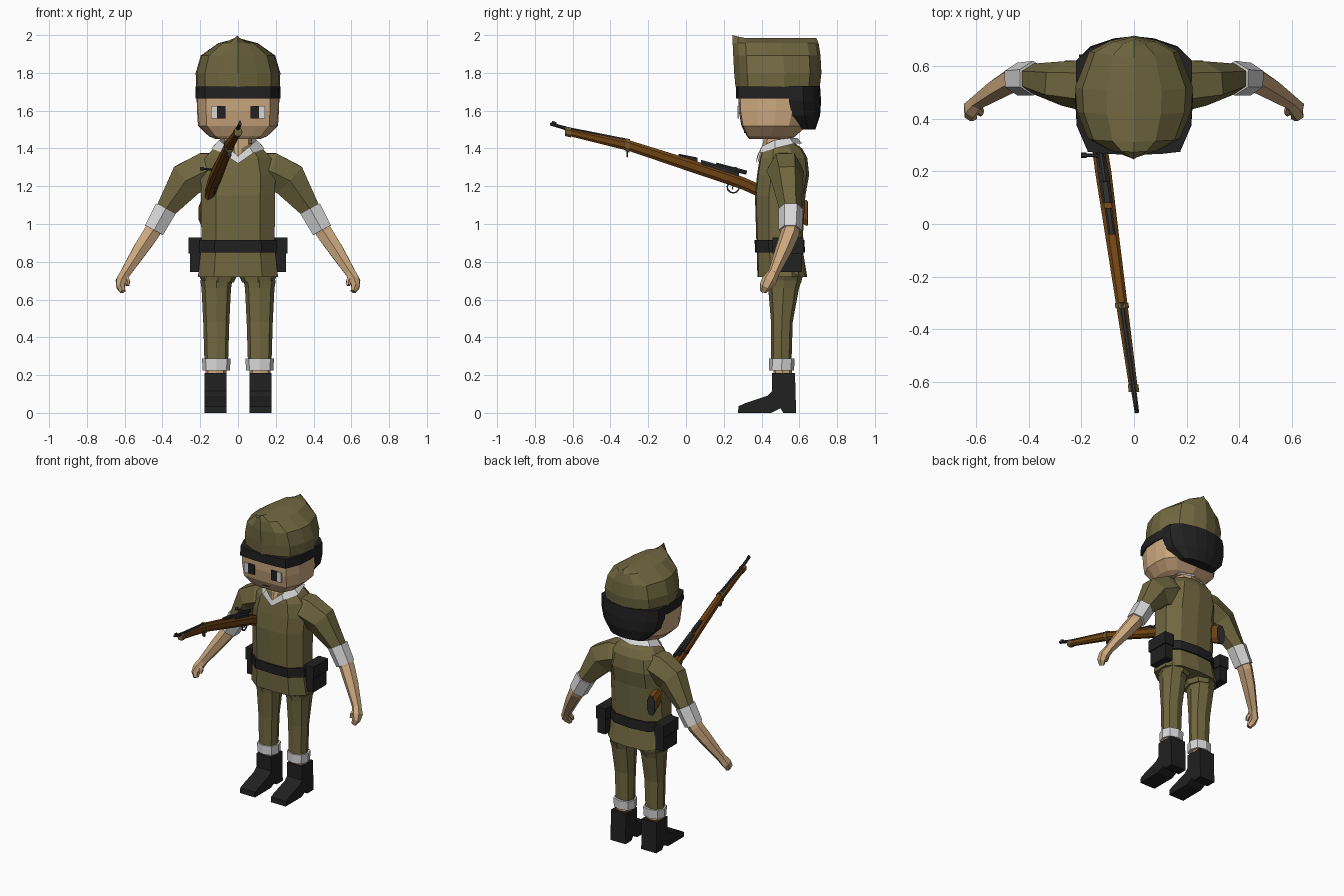
import bpy, bmesh, math
from mathutils import Vector

if "Cube" in bpy.data.objects:
    bpy.data.objects.remove(bpy.data.objects["Cube"])


def material(name, rgb):
    m = bpy.data.materials.new(name)
    m.use_nodes = True
    m.diffuse_color = (*rgb, 1)
    m.node_tree.nodes["Principled BSDF"].inputs["Base Color"].default_value = (*rgb, 1)
    return m


OLIVE = material("olive cloth", (.165, .138, .052))
SKIN = material("skin", (.6, .39, .21))
BLACK = material("black leather", (.015, .015, .015))
WHITE = material("white cloth", (.68, .68, .68))
WOOD = material("brown wood", (.17, .06, .007))
METAL = material("dark metal", (.028, .028, .028))
BRASS = material("dull brass", (.17, .115, .04))


def finish(name, bm, mat):
    bmesh.ops.remove_doubles(bm, verts=bm.verts, dist=.0005)
    bmesh.ops.recalc_face_normals(bm, faces=bm.faces)
    me = bpy.data.meshes.new(name)
    bm.to_mesh(me)
    bm.free()
    me.materials.append(mat)
    ob = bpy.data.objects.new(name, me)
    bpy.context.collection.objects.link(ob)
    return ob


def loft(name, rings, mat, caps=True):
    """Skin a list of closed rings of points."""
    bm = bmesh.new()
    vs = [[bm.verts.new(p) for p in r] for r in rings]
    n = len(vs[0])
    for a, b in zip(vs, vs[1:]):
        for i in range(n):
            j = (i + 1) % n
            bm.faces.new((a[i], a[j], b[j], b[i]))
    if caps:
        bm.faces.new(vs[0])
        bm.faces.new(vs[-1])
    return finish(name, bm, mat)


def mirrored(half):
    """Close a half outline, running front to back, across x = 0."""
    return half + [(-p[0], *p[1:]) for p in reversed(half) if abs(p[0]) > 1e-6]


def ring(form, z, rx, y0, y1, cx=0):
    c, r = (y0 + y1) / 2, (y1 - y0) / 2
    return [(cx + x * rx, c + y * r, z) for x, y in form]


def stack(name, form, rows, mat, cx=0):
    return loft(name, [ring(form, *row, cx=cx) for row in rows], mat)


def tube(name, path, radii, mat, sides=6):
    pts, rings = [Vector(p) for p in path], []
    for i, p in enumerate(pts):
        t = (pts[min(i + 1, len(pts) - 1)] - pts[max(i - 1, 0)]).normalized()
        a = t.cross(Vector((0, 1, 0)) if abs(t.y) < .9 else Vector((1, 0, 0))).normalized()
        b = a.cross(t)
        r = radii[i] if isinstance(radii[i], tuple) else (radii[i], radii[i])
        angles = [math.tau * (k + .5) / sides for k in range(sides)]
        rings.append([p + a * r[0] * math.cos(q) + b * r[1] * math.sin(q) for q in angles])
    return loft(name, rings, mat)


def box(name, lo, hi, mat):
    return loft(name, [[(lo[0], lo[1], z), (hi[0], lo[1], z), (hi[0], hi[1], z), (lo[0], hi[1], z)]
                       for z in (lo[2], hi[2])], mat)


# Outlines seen from above, scaled for each ring
BODY = mirrored([(0, -1), (.6, -.95), (1, -.45), (1, .4), (.62, .9), (0, 1)])
HEAD = mirrored([(0, -1), (.45, -.99), (.78, -.95), (.97, -.5), (1, 0), (.95, .45), (.7, .8), (0, 1)])
CAP = mirrored([(0, -1), (.45, -.87), (.78, -.7), (.97, -.25), (1, .15), (.76, .74), (.4, .92), (0, 1)])
HAIR = mirrored([(0, -1), (1, -1), (1, -.1), (.75, .55), (.35, .9), (0, 1)])
LIMB = mirrored([(0, -1), (.75, -.75), (1, 0), (.75, .75), (0, 1)])

# Tunic and belt
stack("tunic", BODY, [(.72, .212, .378, .642), (.85, .198, .375, .62), (.92, .194, .372, .618),
                      (1.15, .196, .365, .632), (1.26, .198, .376, .652), (1.35, .175, .39, .642),
                      (1.4, .13, .405, .615), (1.425, .09, .425, .58)], OLIVE)
stack("belt", BODY, [(.85, .207, .366, .63), (.915, .204, .363, .627)], BLACK)

# Neck and open collar
stack("neck", LIMB, [(1.33, .045, .379, .5), (1.42, .075, .405, .57), (1.49, .075, .42, .57)], SKIN)
collar_low = [(0, .37, 1.32), (.08, .388, 1.375), (.14, .47, 1.4), (.12, .57, 1.425), (0, .615, 1.425)]
collar_top = [(0, .376, 1.36), (.06, .4, 1.41), (.1, .47, 1.445), (.09, .55, 1.455), (0, .59, 1.455)]
loft("collar", [mirrored(collar_low), mirrored(collar_top)], WHITE, caps=False)

# Head, hair and cap
stack("head", HEAD, [(1.45, .12, .335, .55), (1.465, .155, .322, .58), (1.52, .212, .293, .64),
                     (1.6, .217, .279, .67), (1.72, .216, .275, .69)], SKIN)
stack("hair", HAIR, [(1.5, .13, .615, .685), (1.575, .2, .56, .71), (1.65, .22, .545, .715),
                     (1.73, .221, .545, .71)], BLACK)
stack("cap_band", HEAD, [(1.665, .225, .264, .706), (1.727, .224, .264, .708)], BLACK)
cap_rows = [(1.725, .222, .262, .708), (1.8, .224, .255, .717), (1.892, .197, .25, .712),
            (1.957, .105, .247, .702), (1.985, 0, .245, .69)]
cap_rings = [ring(CAP, *row) for row in cap_rows]
cap_rings[-1] = [(x, y, 1.985 + max(0, .015 - (y - .245) * .25)) for x, y, z in cap_rings[-1]]
loft("cap", cap_rings, OLIVE, caps=False)

# Face details
box("mouth", (-.025, .308, 1.483), (.025, .316, 1.489), BLACK)
for side, s in (("left", 1), ("right", -1)):
    for part, a, b, mat in (("pupil", .066, .112, BLACK), ("eye_white", .112, .143, WHITE)):
        box(f"{side}_{part}", (min(s * a, s * b), .272, 1.558), (max(s * a, s * b), .2815, 1.626), mat)

# Arms, legs, boots and pouches
boot_side = [(.455, .21), (.455, .115), (.43, .09), (.31, .05), (.278, .035), (.275, 0), (.45, 0),
             (.5, .025), (.515, 0), (.583, 0), (.577, .21)]
for side, s in (("left", 1), ("right", -1)):
    def arm(name, path, radii, mat):
        tube(f"{side}_{name}", [(s * x, y, z) for x, y, z in path], radii, mat)

    arm("sleeve", [(.09, .525, 1.3), (.17, .525, 1.28), (.27, .535, 1.235), (.395, .555, 1.06)],
        [(.09, .09), (.115, .1), (.11, .085), (.055, .055)], OLIVE)
    arm("sleeve_cuff", [(.383, .555, 1.08), (.445, .552, .967)], [(.068, .066), (.062, .062)], WHITE)
    arm("forearm", [(.43, .555, 1), (.46, .55, .95), (.52, .515, .86), (.6, .462, .735)],
        [.05, .05, .044, .03], SKIN)
    arm("hand", [(.595, .465, .742), (.618, .44, .7), (.622, .42, .67), (.61, .408, .642)],
        [.03, (.032, .04), (.026, .032), (.016, .018)], SKIN)
    arm("thumb", [(.6, .45, .725), (.583, .428, .695), (.585, .418, .675)], [.018, .014, .01], SKIN)

    stack(f"{side}_trouser_leg", LIMB, [(.25, .062, .45, .558), (.48, .069, .45, .565),
                                        (.66, .078, .435, .598), (.7, .085, .428, .612)], OLIVE, s * .115)
    stack(f"{side}_hip", LIMB, [(.69, .083, .43, .61), (.735, .105, .42, .62), (.8, .1, .42, .6)],
          OLIVE, s * .105)
    stack(f"{side}_trouser_cuff", LIMB, [(.225, .073, .44, .572), (.287, .075, .44, .575)], WHITE, s * .115)
    stack(f"{side}_ankle", LIMB, [(.2, .055, .462, .56), (.23, .055, .462, .56)], SKIN, s * .117)
    loft(f"{side}_boot", [[(s * .119 + w, y, z) for y, z in boot_side] for w in (-.058, .058)], BLACK)

    def slab(name, x0, x1, y0, y1, z0, z1):
        box(f"{side}_{name}", (min(s * x0, s * x1), y0, z0), (max(s * x0, s * x1), y1, z1), BLACK)

    slab("pouch", .195, .255, .465, .615, .745, .92)
    slab("pouch_flap", .19, .263, .458, .622, .845, .928)


# Rifle: built in the side plane, slanted across x
def aim(y, z, dx=0):
    return (.01 - .14 * (y + .71) + dx, y, z)


def rifle_loft(name, sections, mat):
    """Chamfered sections given as y, top, bottom and half width."""
    corner = [(1, -.5), (1, .5), (.5, 1), (-.5, 1), (-1, .5), (-1, -.5), (-.5, -1), (.5, -1)]
    return loft(name, [[aim(y, (t + b) / 2 + v * (t - b) / 2, u * w) for u, v in corner]
                       for y, t, b, w in sections], mat)


rifle_loft("rifle_stock", [(-.635, 1.508, 1.47, .016), (-.3, 1.443, 1.386, .022), (0, 1.35, 1.284, .027),
                           (.2, 1.285, 1.217, .031), (.3, 1.25, 1.182, .029), (.38, 1.215, 1.145, .026),
                           (.48, 1.17, 1.075, .028), (.64, 1.125, .99, .03)], WOOD)
rifle_loft("butt_plate", [(.638, 1.125, .99, .03), (.645, 1.12, .992, .029)], METAL)
tube("barrel", [aim(-.718, 1.53), aim(-.62, 1.502), aim(-.3, 1.437)], [.009, .011, .013], METAL, 8)
rifle_loft("front_sight", [(-.71, 1.547, 1.53, .005), (-.685, 1.538, 1.52, .005)], METAL)
rifle_loft("nose_band", [(-.64, 1.512, 1.466, .02), (-.61, 1.507, 1.458, .02)], BRASS)
rifle_loft("middle_band", [(-.32, 1.453, 1.385, .026), (-.3, 1.448, 1.378, .026)], BRASS)
rifle_loft("sling_loop", [(-.315, 1.39, 1.355, .012), (-.308, 1.388, 1.353, .012)], METAL)
rifle_loft("rear_sight", [(-.04, 1.372, 1.35, .014), (.06, 1.352, 1.32, .014)], METAL)
rifle_loft("receiver", [(.08, 1.34, 1.29, .02), (.2, 1.305, 1.26, .021), (.28, 1.275, 1.24, .018)], METAL)
tube("bolt", [aim(.16, 1.313), aim(.32, 1.272)], [.013, .012], METAL, 8)
tube("bolt_handle", [aim(.26, 1.288), aim(.262, 1.292, -.06)], [.007, .007], METAL)
tube("bolt_knob", [aim(.262, 1.292, -.055), aim(.262, 1.292, -.075)], [.011, .011], METAL)

# Trigger guard and trigger
guard = [aim(.25 + .032 * math.cos(a), 1.195 + .03 * math.sin(a))
         for a in (math.pi * k / 6 for k in range(5, 14))]
for i, (p, q) in enumerate(zip(guard, guard[1:])):
    tube(f"trigger_guard_{i + 1}", [p, q], [.005, .005], METAL, 4)
tube("trigger", [aim(.25, 1.21), aim(.245, 1.182)], [.004, .003], METAL, 4)
